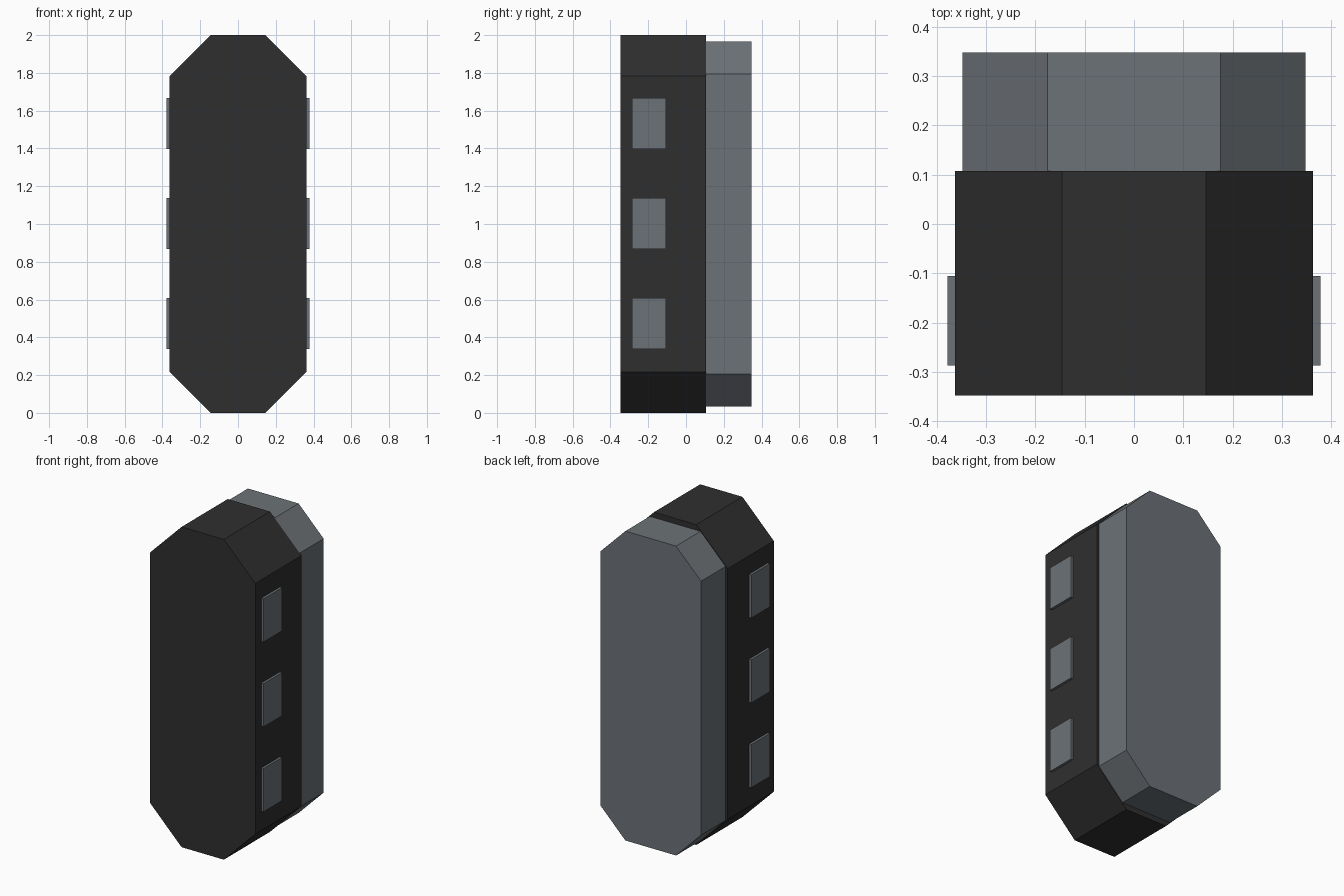
import bpy

cube = bpy.data.objects.get("Cube")
if cube:
    bpy.data.objects.remove(cube, do_unlink=True)


def make_material(name, color):
    mat = bpy.data.materials.new(name)
    mat.use_nodes = True
    mat.diffuse_color = color
    mat.node_tree.nodes["Principled BSDF"].inputs["Base Color"].default_value = color
    return mat


charcoal = make_material("charcoal", (0.028, 0.028, 0.028, 1))
slate = make_material("slate grey", (0.15, 0.168, 0.184, 1))


def add_mesh(name, verts, faces, mat):
    mesh = bpy.data.meshes.new(name)
    mesh.from_pydata(verts, [], faces)
    mesh.materials.append(mat)
    obj = bpy.data.objects.new(name, mesh)
    bpy.context.collection.objects.link(obj)
    return obj


def chamfered_slab(name, half_width, half_height, cut, front, back, mat):
    """Upright slab with its four corners cut at 45 degrees, extruded along y."""
    w, h = half_width, half_height
    corner = [(w, h - cut), (w - cut, h)]
    outline = corner + [(-x, z) for x, z in reversed(corner)]
    outline += [(-x, -z) for x, z in outline]
    n = len(outline)
    verts = [(x, y, z + 1) for y in (front, back) for x, z in outline]
    faces = [list(range(n)), list(range(2 * n - 1, n - 1, -1))]
    faces += [(i, i + n, (i + 1) % n + n, (i + 1) % n) for i in range(n)]
    return add_mesh(name, verts, faces, mat)


# Main casing and the slightly smaller rear cover
chamfered_slab("front_casing", 0.363, 1.0, 0.217, -0.348, 0.107, charcoal)
chamfered_slab("rear_cover", 0.348, 0.966, 0.173, 0.107, 0.348, slate)

# Three raised side buttons on each flank
for side, label in ((1, "left"), (-1, "right")):
    for i, level in enumerate((0.473, 1.003, 1.533)):
        bpy.ops.mesh.primitive_cube_add(size=1, location=(side * 0.365, -0.196, level))
        button = bpy.context.object
        button.name = f"{label}_button_{i + 1}"
        button.scale = (0.026, 0.182, 0.27)
        button.data.materials.append(slate)
